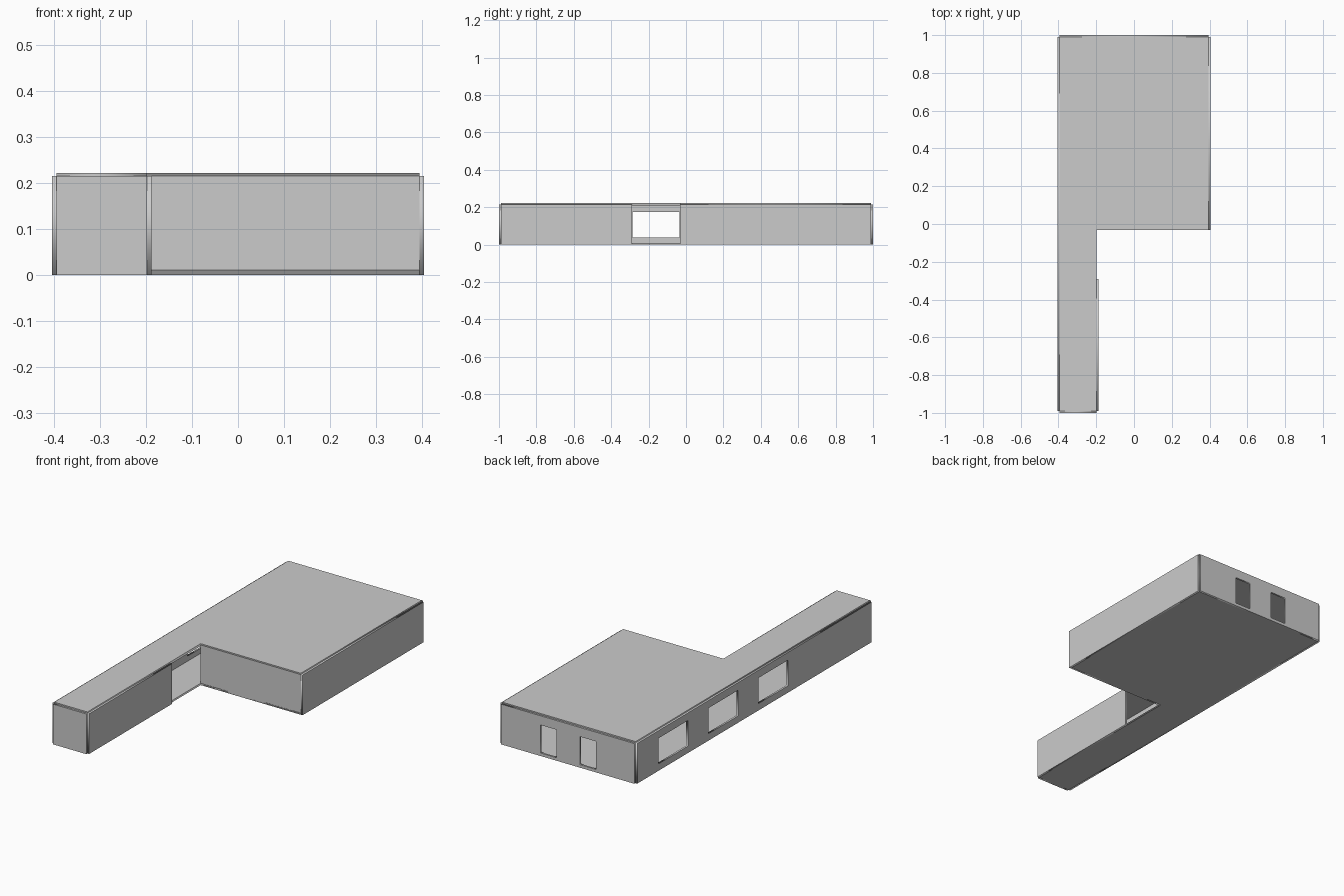
import bpy
from math import pi

if "Cube" in bpy.data.objects:
    bpy.data.objects.remove(bpy.data.objects["Cube"])

T = 0.01          # panel thickness
TOP = 0.215       # top of wall panels


def rect(u0, u1, v0, v1):
    return [(u0, v0), (u1, v0), (u1, v1), (u0, v1)]


def panel(name, loops, thickness, location, rotation=(0, 0, 0)):
    """Extruded flat panel; the first loop is the outline, the others are holes."""
    curve = bpy.data.curves.new(name, 'CURVE')
    curve.dimensions = '2D'
    curve.fill_mode = 'BOTH'
    curve.extrude = thickness / 2
    for loop in loops:
        spline = curve.splines.new('POLY')
        spline.points.add(len(loop) - 1)
        for point, (u, v) in zip(spline.points, loop):
            point.co = (u, v, 0, 1)
        spline.use_cyclic_u = True
    temp = bpy.data.objects.new(name + "_outline", curve)
    bpy.context.collection.objects.link(temp)
    bpy.context.view_layer.update()
    depsgraph = bpy.context.evaluated_depsgraph_get()
    mesh = bpy.data.meshes.new_from_object(temp.evaluated_get(depsgraph))
    bpy.data.objects.remove(temp)
    obj = bpy.data.objects.new(name, mesh)
    obj.location = location
    obj.rotation_euler = rotation
    bpy.context.collection.objects.link(obj)
    return obj


def wall_along_x(name, x0, x1, y, holes=()):
    panel(name, [rect(x0, x1, 0, TOP), *holes], T, (0, y, 0), (pi / 2, 0, 0))


def wall_along_y(name, y0, y1, x, holes=()):
    panel(name, [rect(y0, y1, 0, TOP), *holes], T, (x, 0, 0), (pi / 2, 0, pi / 2))


# L-shaped floor and roof slabs
footprint = [(-0.395, -0.99), (-0.198, -0.99), (-0.198, -0.033),
             (0.395, -0.033), (0.395, 0.99), (-0.395, 0.99)]
panel("floor_slab", [footprint], 0.01, (0, 0, 0.005))
panel("roof_slab", [footprint], 0.013, (0, 0, 0.2155))

# Long left wall with three windows
windows = [rect(y, y + 0.25, 0.037, 0.174) for y in (-0.285, 0.139, 0.563)]
wall_along_y("left_wall", -0.99, 0.99, -0.40, windows)

# Back wall with two doorways
doors = [rect(x, x + 0.095, 0.016, 0.166) for x in (-0.168, 0.066)]
wall_along_x("back_wall", -0.395, 0.395, 0.995, doors)

# Plain walls; the wing wall stops short to leave the entrance open
wall_along_y("right_wall", -0.033, 0.99, 0.40)
wall_along_x("main_front_wall", -0.198, 0.395, -0.028)
wall_along_x("wing_front_wall", -0.395, -0.198, -0.995)
wall_along_y("wing_right_wall", -0.99, -0.29, -0.193)
